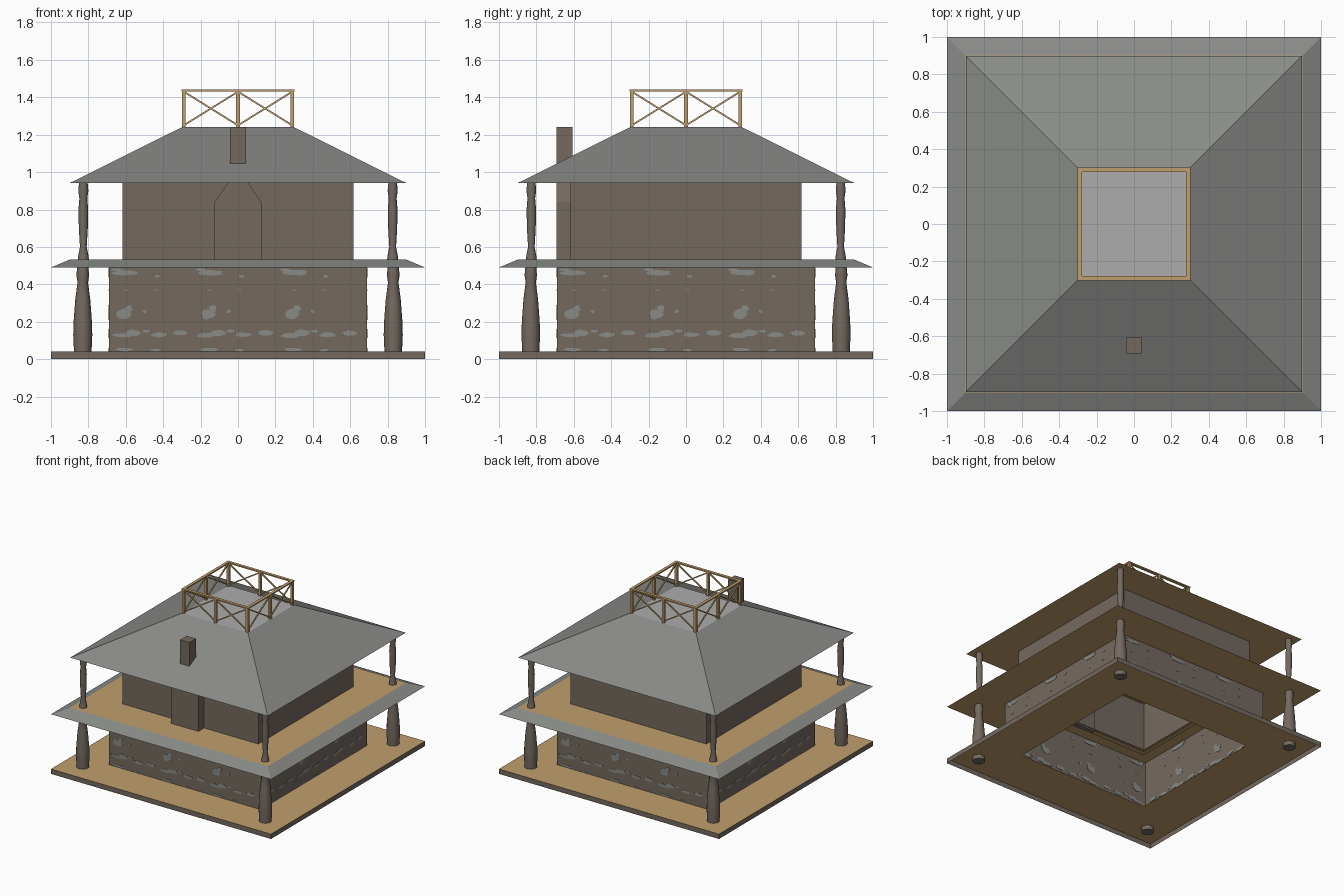
import bpy, bmesh, math, random
from mathutils import Vector, Matrix

if "Cube" in bpy.data.objects:
    bpy.data.objects.remove(bpy.data.objects["Cube"])

random.seed(4)


def material(name, rgb):
    m = bpy.data.materials.new(name)
    lin = [((c / 255 + 0.055) / 1.055) ** 2.4 for c in rgb]
    m.diffuse_color = (*lin, 1)
    m.use_nodes = True
    m.node_tree.nodes["Principled BSDF"].inputs["Base Color"].default_value = m.diffuse_color
    return m


BROWN = material("brown_wall", (116, 105, 95))
TAN = material("tan_wood", (192, 160, 108))
GREY = material("grey_roof", (137, 139, 135))
LIGHT = material("light_grey_deck", (172, 172, 172))


def finish(name, bm, mats):
    me = bpy.data.meshes.new(name)
    bm.to_mesh(me)
    bm.free()
    for m in mats:
        me.materials.append(m)
    ob = bpy.data.objects.new(name, me)
    bpy.context.collection.objects.link(ob)
    return ob


def square_loft(name, loops, mats, cap=False):
    """Bridge square loops (half size, z); one material per band, last for cap."""
    bm = bmesh.new()
    rings = [[bm.verts.new((sx * h, sy * h, z))
              for sx, sy in ((-1, -1), (1, -1), (1, 1), (-1, 1))] for h, z in loops]
    used = list(dict.fromkeys(mats))
    for k in range(len(rings) - 1):
        a, b = rings[k], rings[k + 1]
        for i in range(4):
            j = (i + 1) % 4
            f = bm.faces.new((a[i], a[j], b[j], b[i]))
            f.material_index = used.index(mats[k])
    if cap:
        bm.faces.new(rings[-1]).material_index = used.index(mats[-1])
    return finish(name, bm, used)


def prism(bm, pts, y0, y1):
    """Extrude an x,z outline between two y values."""
    a = [bm.verts.new((x, y0, z)) for x, z in pts]
    b = [bm.verts.new((x, y1, z)) for x, z in pts]
    n = len(pts)
    bm.faces.new(a)
    bm.faces.new(b[::-1])
    for i in range(n):
        bm.faces.new((a[i], b[i], b[(i + 1) % n], a[(i + 1) % n]))


def beam(bm, p, q, w, h):
    """Box beam from p to q."""
    p, q = Vector(p), Vector(q)
    d = q - p
    rot = d.to_track_quat('Z', 'Y').to_matrix().to_4x4()
    mat = Matrix.Translation((p + q) / 2) @ rot @ Matrix.Diagonal((w, h, d.length, 1))
    bmesh.ops.create_cube(bm, size=1, matrix=mat)


def four_sides(bm):
    """Repeat the front geometry on all four sides."""
    base = bm.verts[:] + bm.edges[:] + bm.faces[:]
    for k in (1, 2, 3):
        d = bmesh.ops.duplicate(bm, geom=base)
        vs = [g for g in d["geom"] if isinstance(g, bmesh.types.BMVert)]
        bmesh.ops.rotate(bm, verts=vs, matrix=Matrix.Rotation(k * math.pi / 2, 3, 'Z'))
    bmesh.ops.recalc_face_normals(bm, faces=bm.faces)


# Floors, walls and roofs (open inside)
square_loft("platform", [(1, 0), (1, .04), (.6, .04)], [BROWN, TAN])
square_loft("lower_wall", [(.69, .04), (.69, .49)], [BROWN])
square_loft("balcony_roof", [(.6, .49), (1, .49), (.9, .532), (.6, .532)], [TAN, GREY, TAN])
square_loft("upper_wall", [(.618, .53), (.618, .945)], [BROWN])
square_loft("main_roof", [(.6, .943), (.897, .943), (.3, 1.24)], [TAN, GREY, LIGHT], cap=True)

# Exposed stones: a repeating patch pattern set into the lower walls
bm = bmesh.new()
pattern = [(.09, .462, .15, .028), (.26, .443, .03, .014), (.04, .478, .06, .016),
           (.08, .24, .075, .055), (.105, .27, .04, .04), (.19, .255, .022, .018),
           (.09, .37, .03, .006), (.25, .37, .018, .006),
           (.07, .127, .10, .025), (.13, .14, .09, .035), (.27, .13, .09, .026),
           (.385, .14, .08, .028), (.20, .15, .04, .015),
           (.085, .052, .09, .02), (.25, .048, .05, .014)]
for tile in range(4):
    for x, z, w, h in pattern:
        cx = -.69 + .45 * tile + x
        if cx + w / 2 > .68:
            continue
        pts = []
        for i in range(11):
            t = 2 * math.pi * i / 11
            r = random.uniform(.8, 1.15)
            pts.append((max(-.685, cx + w / 2 * r * math.cos(t)),
                        min(.488, max(.042, z + h / 2 * r * math.sin(t)))))
        prism(bm, pts, -.6925, -.6875)
four_sides(bm)
finish("wall_stones", bm, [GREY])

# Turned corner columns
LOWER = [(.047, .005), (.047, .04), (.051, .13), (.049, .2), (.04, .32), (.028, .41),
         (.034, .45), (.03, .49)]
UPPER = [(.03, .53), (.027, .555), (.018, .6), (.024, .7), (.026, .8), (.021, .86),
         (.027, .9), (.023, .943)]


def column(name, profile, x, y, n=14):
    bm = bmesh.new()
    rings = [[bm.verts.new((x + r * math.cos(2 * math.pi * i / n),
                            y + r * math.sin(2 * math.pi * i / n), z))
              for i in range(n)] for r, z in profile]
    for a, b in zip(rings, rings[1:]):
        for i in range(n):
            j = (i + 1) % n
            bm.faces.new((a[i], a[j], b[j], b[i])).smooth = True
    bm.faces.new(rings[0][::-1])
    bm.faces.new(rings[-1])
    finish(name, bm, [BROWN])


for sx in (-1, 1):
    for sy in (-1, 1):
        column("lower_column", LOWER, sx * .83, sy * .83)
        column("upper_column", UPPER, sx * .827, sy * .827)

# Chimney: wide hearth with sloped shoulders, and a square stack
bm = bmesh.new()
prism(bm, [(-.125, .52), (.125, .52), (.125, .84), (.042, .96), (.042, 1.24),
           (-.042, 1.24), (-.042, .96), (-.125, .84)], -.692, -.607)
bmesh.ops.recalc_face_normals(bm, faces=bm.faces)
finish("chimney", bm, [BROWN])

# Roof deck railing: posts, top rail and cross braces
bm = bmesh.new()
e = .29
for x in (-e, 0):
    beam(bm, (x, -e, 1.24), (x, -e, 1.435), .02, .02)
    beam(bm, (x, -e, 1.25), (x + e, -e, 1.43), .009, .009)
    beam(bm, (x, -e, 1.43), (x + e, -e, 1.25), .009, .009)
four_sides(bm)
finish("deck_railing", bm, [TAN])
square_loft("top_rail", [(.278, 1.432), (.302, 1.432), (.302, 1.442), (.278, 1.442), (.278, 1.432)],
            [TAN] * 4)
